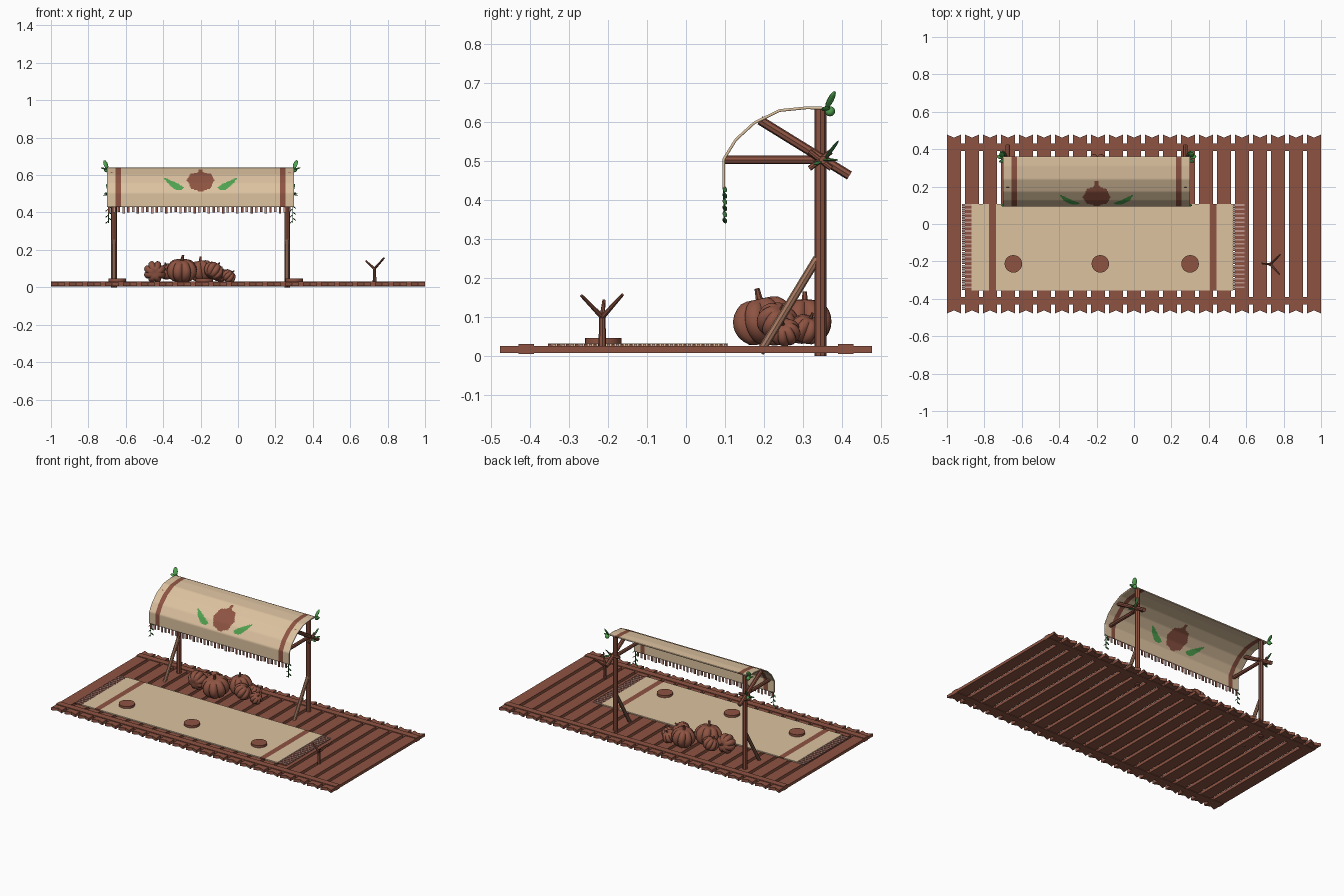
import bpy, bmesh, math, random
from mathutils import Vector, Matrix

if "Cube" in bpy.data.objects:
    bpy.data.objects.remove(bpy.data.objects["Cube"])

random.seed(4)
V = Vector


def material(name, rgb):
    m = bpy.data.materials.new(name)
    m.diffuse_color = (*rgb, 1)
    m.use_nodes = True
    m.node_tree.nodes["Principled BSDF"].inputs["Base Color"].default_value = m.diffuse_color
    return m


WOOD = material("red brown wood", (0.27, 0.088, 0.055))
PALE = material("pale brown wood", (0.38, 0.19, 0.12))
CLOTH = material("tan cloth", (0.72, 0.54, 0.35))
GREEN = material("leaf green", (0.08, 0.36, 0.08))
DARK = material("vine green", (0.04, 0.17, 0.05))
PINK = material("dusty pink", (0.55, 0.32, 0.28))


def finish(name, bm, mats, smooth=None):
    bmesh.ops.recalc_face_normals(bm, faces=bm.faces)
    me = bpy.data.meshes.new(name)
    bm.to_mesh(me)
    bm.free()
    for m in mats:
        me.materials.append(m)
    ob = bpy.data.objects.new(name, me)
    bpy.context.collection.objects.link(ob)
    if smooth:
        bpy.ops.object.select_all(action='DESELECT')
        ob.select_set(True)
        bpy.context.view_layer.objects.active = ob
        bpy.ops.object.shade_smooth_by_angle(angle=math.radians(smooth))
    return ob


def box(bm, lo, hi, mi=0):
    lo, hi = V(lo), V(hi)
    mat = Matrix.Translation((lo + hi) / 2) @ Matrix.Diagonal((*(hi - lo), 1))
    r = bmesh.ops.create_cube(bm, size=1, matrix=mat)
    for f in {f for v in r['verts'] for f in v.link_faces}:
        f.material_index = mi


def rod(bm, a, b, r1, r2=None, n=8):
    a, b = V(a), V(b)
    d = b - a
    mat = Matrix.Translation((a + b) / 2) @ d.to_track_quat('Z', 'Y').to_matrix().to_4x4()
    bmesh.ops.create_cone(bm, cap_ends=True, segments=n, radius1=r1,
                          radius2=r1 if r2 is None else r2, depth=d.length, matrix=mat)


def leaf(bm, base, direction, length, width):
    d = V(direction).normalized()
    mat = (Matrix.Translation(V(base) + d * length / 2) @ d.to_track_quat('Z', 'Y').to_matrix().to_4x4()
           @ Matrix.Diagonal((width / 2, width / 5, length / 2, 1)))
    bmesh.ops.create_uvsphere(bm, u_segments=8, v_segments=6, radius=1, matrix=mat)


# deck planks with notched ends
bm = bmesh.new()
pitch = 1.925 / 20
for i in range(21):
    c, w = -0.9625 + i * pitch, 0.0375
    outline = [(c - w, -0.478), (c, -0.462), (c + w, -0.478), (c + w, 0.478), (c, 0.462), (c - w, 0.478)]
    f = bm.faces.new([bm.verts.new((x, y, 0.007)) for x, y in outline])
    up = bmesh.ops.extrude_face_region(bm, geom=[f])['geom']
    bmesh.ops.translate(bm, vec=(0, 0, 0.018), verts=[g for g in up if isinstance(g, bmesh.types.BMVert)])
finish("deck_planks", bm, [WOOD])

# two beams tying the planks together
bm = bmesh.new()
for s in (-1, 1):
    box(bm, (-1, s * 0.41 - 0.02, 0.004), (1, s * 0.41 + 0.02, 0.030))
finish("deck_beams", bm, [WOOD])

# rug with two stripes and fringed ends
bm = bmesh.new()
cuts = [-0.868, -0.775, -0.738, 0.405, 0.442, 0.53]
for k in range(5):
    box(bm, (cuts[k], -0.355, 0.025), (cuts[k + 1], 0.108, 0.032), k % 2)
finish("rug", bm, [CLOTH, WOOD])
bm = bmesh.new()
for i in range(40):
    y = -0.354 + i * 0.463 / 40
    for x0, x1 in ((-0.92, -0.868), (0.53, 0.592)):
        box(bm, (x0, y, 0.025), (x1, y + 0.0085, 0.030), i % 2)
finish("rug_fringe", bm, [WOOD, PINK])

# three round seats
bm = bmesh.new()
for x in (-0.645, -0.18, 0.30):
    rod(bm, (x, -0.213, 0.030), (x, -0.213, 0.046), 0.047, n=20)
finish("round_seats", bm, [WOOD], 40)

# posts, arms, braces and lashings
posts, braces, lash = bmesh.new(), bmesh.new(), bmesh.new()
for x, s in ((-0.663, -1), (0.263, 1)):
    rod(posts, (x, 0.345, 0), (x, 0.345, 0.635), 0.0155)
    rod(posts, (x, 0.10, 0.503), (x, 0.36, 0.503), 0.011)
    rod(posts, (x + s * 0.012, 0.19, 0.605), (x + s * 0.012, 0.42, 0.463), 0.012)
    rod(braces, (x, 0.19, 0.008), (x, 0.337, 0.25), 0.011)
    for dy, dz in ((0.028, 0.022), (0.028, -0.022)):
        rod(lash, (x + s * 0.022, 0.345 - dy, 0.503 - dz), (x + s * 0.022, 0.345 + dy, 0.503 + dz), 0.007)
    rod(lash, (x - 0.035, 0.352, 0.503), (x + 0.035, 0.352, 0.503), 0.010)
finish("posts_and_arms", posts, [WOOD], 30)
finish("braces", braces, [PALE], 30)
finish("lashings", lash, [WOOD], 30)

# awning: curved cloth, motif coloured by a rule on the grid
PROFILE = [V((0.097, 0.43)), V((0.097, 0.505)), V((0.128, 0.555)), V((0.175, 0.598)),
           V((0.24, 0.63)), V((0.31, 0.637)), V((0.36, 0.636))]


def on_profile(s):
    for a, b in zip(PROFILE, PROFILE[1:]):
        d = (b - a).length
        if s <= d:
            return a.lerp(b, s / d)
        s -= d
    return PROFILE[-1]


def motif(x, s):
    if 0.062 < abs(x + 0.2 - 0.0) - 0.365 + 0.0 < 0.088:      # side stripes
        return 1
    u = abs(x + 0.2)
    lobed = 1 + 0.04 * math.cos(8 * math.atan2(s - 0.157, u))
    if math.hypot(u / 0.070, (s - 0.157) / 0.074) < lobed:    # gourd body
        return 1
    if u < 0.010 and 0.157 < s < 0.262:                       # gourd stem
        return 1
    t = (u - 0.09) / 0.105                                    # two curved leaves
    if 0 < t < 1 and abs(s - 0.105 - 0.068 * t * t) < 0.022 * math.sin(math.pi * t) ** 0.6:
        return 2
    return 0


LEN = sum((b - a).length for a, b in zip(PROFILE, PROFILE[1:]))
NX, NS = 200, 72
bm = bmesh.new()
grid = [[bm.verts.new((-0.70 + i / NX, *on_profile(LEN * j / NS))) for j in range(NS + 1)] for i in range(NX + 1)]
for i in range(NX):
    for j in range(NS):
        f = bm.faces.new((grid[i][j], grid[i + 1][j], grid[i + 1][j + 1], grid[i][j + 1]))
        f.material_index = motif(-0.70 + (i + 0.5) / NX, LEN * (j + 0.5) / NS)
awning = finish("awning", bm, [CLOTH, WOOD, GREEN], 50)
sol = awning.modifiers.new("thickness", 'SOLIDIFY')
sol.thickness = 0.007
sol.offset = 0

# awning fringe
bm = bmesh.new()
for i in range(39):
    x = -0.694 + i * 0.988 / 39
    box(bm, (x, 0.095, 0.395 + 0.004 * (i % 3)), (x + 0.013, 0.099, 0.430), i % 2)
finish("awning_fringe", bm, [WOOD, PINK])

# leaf sprigs on the corners and hanging vines
sprigs, dark, vines = bmesh.new(), bmesh.new(), bmesh.new()
for x, s in ((-0.70, -1), (0.30, 1)):
    leaf(sprigs, (x, 0.36, 0.635), (s * 0.25, 0.4, 0.8), 0.052, 0.028)
    leaf(sprigs, (x, 0.355, 0.630), (s * 0.9, 0.2, 0.25), 0.035, 0.022)
    bmesh.ops.create_uvsphere(sprigs, u_segments=10, v_segments=8, radius=0.013,
                              matrix=Matrix.Translation((x + s * 0.004, 0.37, 0.628)))
    leaf(sprigs, (x - s * 0.015, 0.345, 0.503), (s * 0.5, 0.75, 0.0), 0.055, 0.018)
    leaf(dark, (x - s * 0.015, 0.355, 0.503), (s * 0.25, 0.55, 0.75), 0.065, 0.018)
    leaf(dark, (x - s * 0.015, 0.345, 0.500), (s * 0.8, -0.3, -0.2), 0.040, 0.018)
    vx = x - s * 0.008
    rod(vines, (vx, 0.098, 0.45), (vx, 0.098, 0.345), 0.002, n=5)
    for k in range(6):
        leaf(vines, (vx, 0.098, 0.435 - 0.016 * k), ((-1) ** k, 0.2, -0.8), 0.024, 0.012)
finish("corner_leaves", sprigs, [GREEN], 60)
finish("shadow_leaves", dark, [DARK], 60)
finish("hanging_vines", vines, [DARK], 60)

# heap of ribbed gourds: centre, radius, height ratio, tilt about x and y
HEAP = [((-0.445, 0.225, 0.083), 0.060, 0.85, -80, 0), ((-0.30, 0.20, 0.090), 0.084, 0.80, 12, 0),
        ((-0.195, 0.305, 0.088), 0.072, 0.88, 0, -8), ((-0.13, 0.235, 0.088), 0.055, 0.85, -20, 30),
        ((-0.05, 0.255, 0.060), 0.040, 0.85, 15, 40), ((-0.375, 0.285, 0.085), 0.050, 0.85, 20, -20),
        ((-0.10, 0.31, 0.068), 0.045, 0.85, -20, 15)]
for k, (c, r, h, tx, ty) in enumerate(HEAP):
    bm = bmesh.new()
    bmesh.ops.create_uvsphere(bm, u_segments=48, v_segments=14, radius=1)
    for v in bm.verts:
        q = math.hypot(v.co.x, v.co.y)
        rib = 0.80 + 0.20 * abs(math.sin(4 * math.atan2(v.co.y, v.co.x))) ** 0.6
        v.co.x *= rib
        v.co.y *= rib
        v.co.z *= h * (0.80 + 0.20 * min(1, q * 1.6))
    rod(bm, (0, 0, h * 0.7), (0.08, 0, h * 0.8 + 0.36), 0.12, 0.08, 7)
    rot = Matrix.Rotation(math.radians(tx), 4, 'X') @ Matrix.Rotation(math.radians(ty), 4, 'Y')
    bm.transform(Matrix.Translation(c) @ rot @ Matrix.Scale(r, 4))
    finish(f"gourd_{k + 1}", bm, [WOOD], 45)

# forked twig stand
bm = bmesh.new()
top = V((0.73, -0.215, 0.105))
rod(bm, (0.73, -0.215, 0.02), top, 0.010, 0.008)
for d in ((-0.047, 0.004, 0.037), (0.052, 0.052, 0.052), (0.048, -0.054, 0.050)):
    rod(bm, top - V((0, 0, 0.006)), top + V(d), 0.007, 0.004)
finish("forked_twig", bm, [WOOD], 40)
